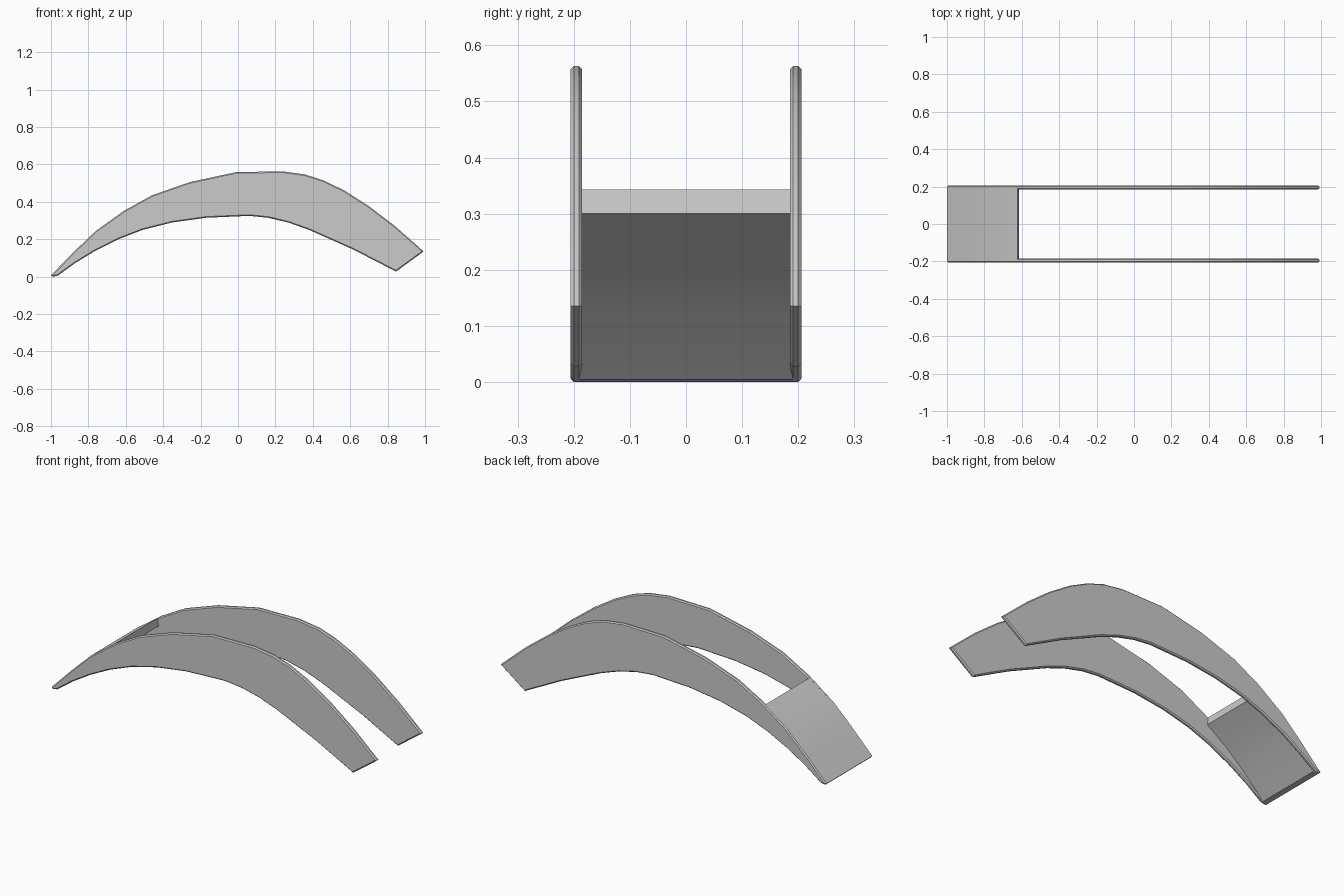
import bpy, bmesh

if "Cube" in bpy.data.objects:
    bpy.data.objects.remove(bpy.data.objects["Cube"])

# Side outline of the arched rails (x, z): upper curve toe to heel, then lower curve back
UPPER = [(-1, .008), (-.87, .14), (-.76, .245), (-.61, .352), (-.46, .435), (-.26, .505),
         (-.01, .559), (.24, .563), (.36, .546), (.46, .514), (.57, .46), (.70, .377),
         (.84, .27), (.993, .135)]
LOWER = [(.845, .027), (.62, .143), (.38, .25), (.27, .289), (.16, .315), (.06, .325),
         (-.17, .315), (-.35, .29), (-.51, .25), (-.64, .20), (-.76, .14), (-.87, .073),
         (-.965, .004), (-.993, .0)]


def extrude_profile(name, pts, y0, y1, chamfer=0):
    bm = bmesh.new()
    face = bm.faces.new([bm.verts.new((x, y0, z)) for x, z in pts])
    ret = bmesh.ops.extrude_face_region(bm, geom=[face])
    verts = [v for v in ret["geom"] if isinstance(v, bmesh.types.BMVert)]
    bmesh.ops.translate(bm, verts=verts, vec=(0, y1 - y0, 0))
    bmesh.ops.recalc_face_normals(bm, faces=bm.faces)
    if chamfer:
        rims = [e for e in bm.edges if abs(e.verts[0].co.y - e.verts[1].co.y) < 1e-5]
        bmesh.ops.bevel(bm, geom=rims, offset=chamfer, segments=1, affect='EDGES')
    me = bpy.data.meshes.new(name)
    bm.to_mesh(me)
    bm.free()
    ob = bpy.data.objects.new(name, me)
    bpy.context.collection.objects.link(ob)
    bpy.context.view_layer.objects.active = ob
    bpy.ops.object.select_all(action='DESELECT')
    ob.select_set(True)
    bpy.ops.object.shade_smooth_by_angle(angle=0.5)
    return ob


# Two arched side rails with chamfered rims
for name, y0, y1 in (("front_rail", -.206, -.185), ("back_rail", .185, .206)):
    extrude_profile(name, UPPER + LOWER, y0, y1, .006)

# Curved plate joining the rails at the toe
PLATE = UPPER[:3] + [(-.622, .343), (-.615, .30), (-.74, .213), (-.85, .118), (-.965, .004), (-.993, .0)]
extrude_profile("toe_plate", PLATE, -.196, .196)
